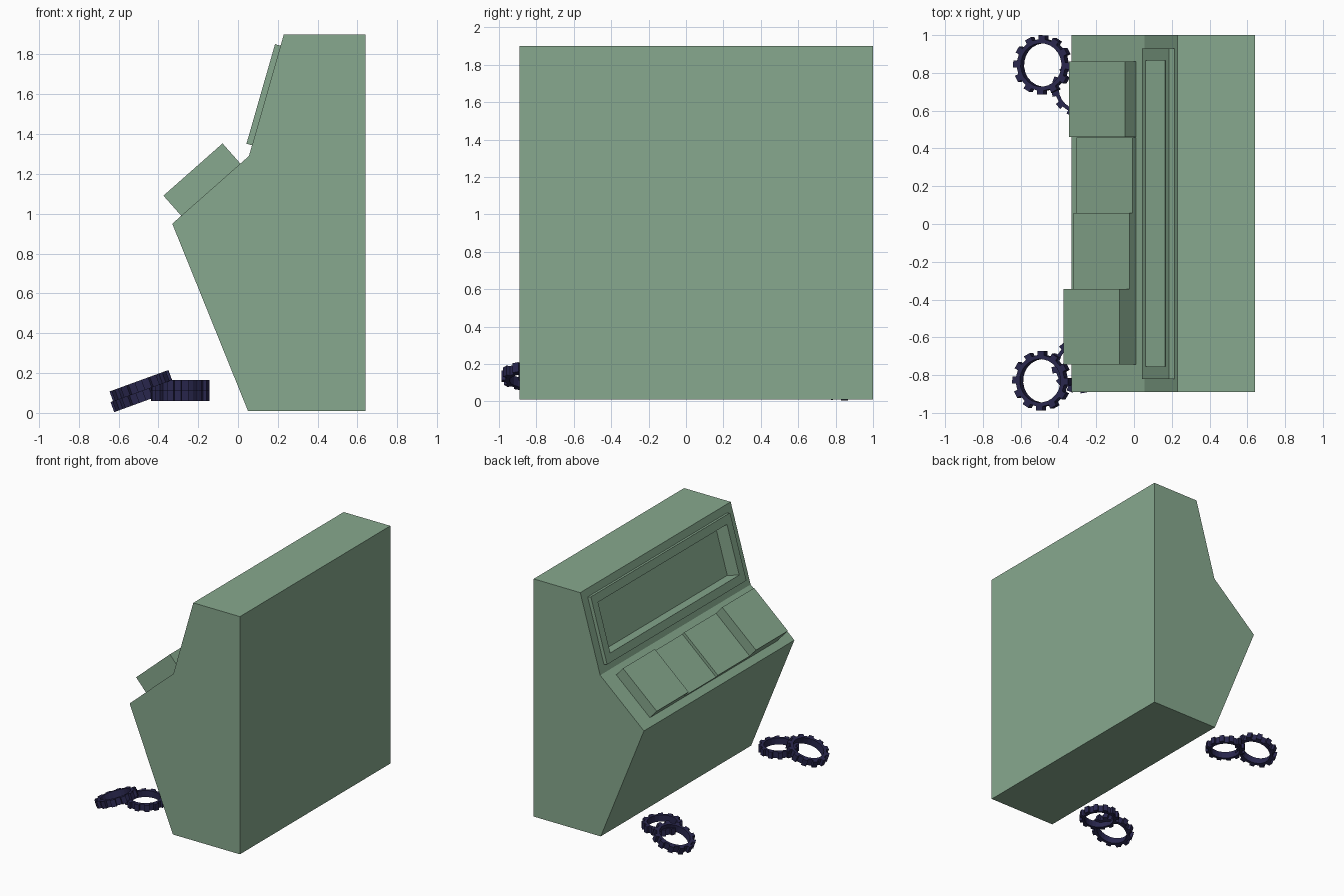
import bpy, math
from mathutils import Matrix, Vector

if "Cube" in bpy.data.objects:
    bpy.data.objects.remove(bpy.data.objects["Cube"])


def material(name, rgb):
    m = bpy.data.materials.new(name)
    m.diffuse_color = (*rgb, 1)
    m.use_nodes = True
    m.node_tree.nodes["Principled BSDF"].inputs["Base Color"].default_value = m.diffuse_color
    return m


GREEN = material("sage_green", (0.242, 0.397, 0.271))
NAVY = material("dark_navy", (0.022, 0.020, 0.075))


def make(name, verts, faces, mat):
    me = bpy.data.meshes.new(name)
    me.from_pydata(verts, [], faces)
    me.materials.append(mat)
    ob = bpy.data.objects.new(name, me)
    bpy.context.collection.objects.link(ob)
    return ob


def prism(name, prof, y0, y1, mat=GREEN):
    """Extrude an anticlockwise (x, z) profile from y0 to y1."""
    n = len(prof)
    verts = [(x, y0, z) for x, z in prof] + [(x, y1, z) for x, z in prof]
    faces = [list(range(n)), list(range(2 * n - 1, n - 1, -1))]
    faces += [[(i + 1) % n, i, i + n, (i + 1) % n + n] for i in range(n)]
    return make(name, verts, faces, mat)


def slanted(origin, end, u0, u1, n0, n1):
    """Rectangle profile lying on the slope origin->end; n is outward (-x, up)."""
    o = Vector(origin)
    u = (Vector(end) - o).normalized()
    n = Vector((-u.y, u.x))
    return [tuple(o + u * a + n * b) for a, b in ((u0, n0), (u1, n0), (u1, n1), (u0, n1))]


# cabinet body
A, B, C = (-0.33, 0.95), (0.055, 1.29), (0.23, 1.9)
body = prism("cabinet_body", [(0.05, 0.01), (0.64, 0.01), (0.64, 1.9), C, B, A], -0.89, 1.0)

# display frame and its recess
frame = prism("display_frame", slanted(B, C, 0.056, 0.576, -0.01, 0.029), -0.82, 0.93)
cutter = prism("recess_cutter", slanted(B, C, 0.121, 0.511, -0.08, 0.2), -0.755, 0.865)
cutter.hide_render = True
cutter.hide_viewport = True
for ob in (body, frame):
    mod = ob.modifiers.new("recess", 'BOOLEAN')
    mod.operation = 'DIFFERENCE'
    mod.solver = 'EXACT'
    mod.object = cutter

# four console keys of differing height
for i, h in enumerate((0.135, 0.053, 0.03, 0.09)):
    y = -0.745 + i * 0.4015
    prism(f"console_key_{i + 1}", slanted(A, B, 0.06, 0.456, -0.01, h), y, y + 0.4005)


def gear(name, centre, tilt, spin, r_in, r_root, r_out, thick, teeth=12):
    """Toothed ring, tilted about the y axis."""
    outline = []
    for t in range(teeth):
        for f, r in ((0.0, r_root), (0.5, r_root), (0.52, r_out), (0.98, r_out)):
            outline.append((2 * math.pi * (t + f) / teeth + spin, r))
    n = len(outline)
    verts = []
    for z in (-thick / 2, thick / 2):
        for inner in (False, True):
            for a, r in outline:
                q = r_in if inner else r
                verts.append((q * math.cos(a), q * math.sin(a), z))
    faces = []
    for i in range(n):
        j = (i + 1) % n
        faces += [[i, j, j + 2 * n, i + 2 * n],                  # outside
                  [j + n, i + n, i + 3 * n, j + 3 * n],          # hole
                  [j, i, i + n, j + n],                          # underside
                  [i + 2 * n, j + 2 * n, j + 3 * n, i + 3 * n]]  # top
    ob = make(name, verts, faces, NAVY)
    ob.data.transform(Matrix.Translation(centre) @ Matrix.Rotation(-tilt, 4, 'Y'))
    return ob


# loose gear pairs: one leaning, one lying flat
TILT = math.radians(20)
for side, xt, yt, yf, z in (("near", -0.488, -0.83, -0.75, 0.136), ("far", -0.483, 0.842, 0.715, 0.083)):
    gear(f"leaning_gear_{side}", (xt, yt, z), TILT, 0.1, 0.115, 0.137, 0.158, 0.054)
    gear(f"flat_gear_{side}", (-0.29, yf, z + 0.003), 0, 0.3, 0.108, 0.128, 0.147, 0.052)
